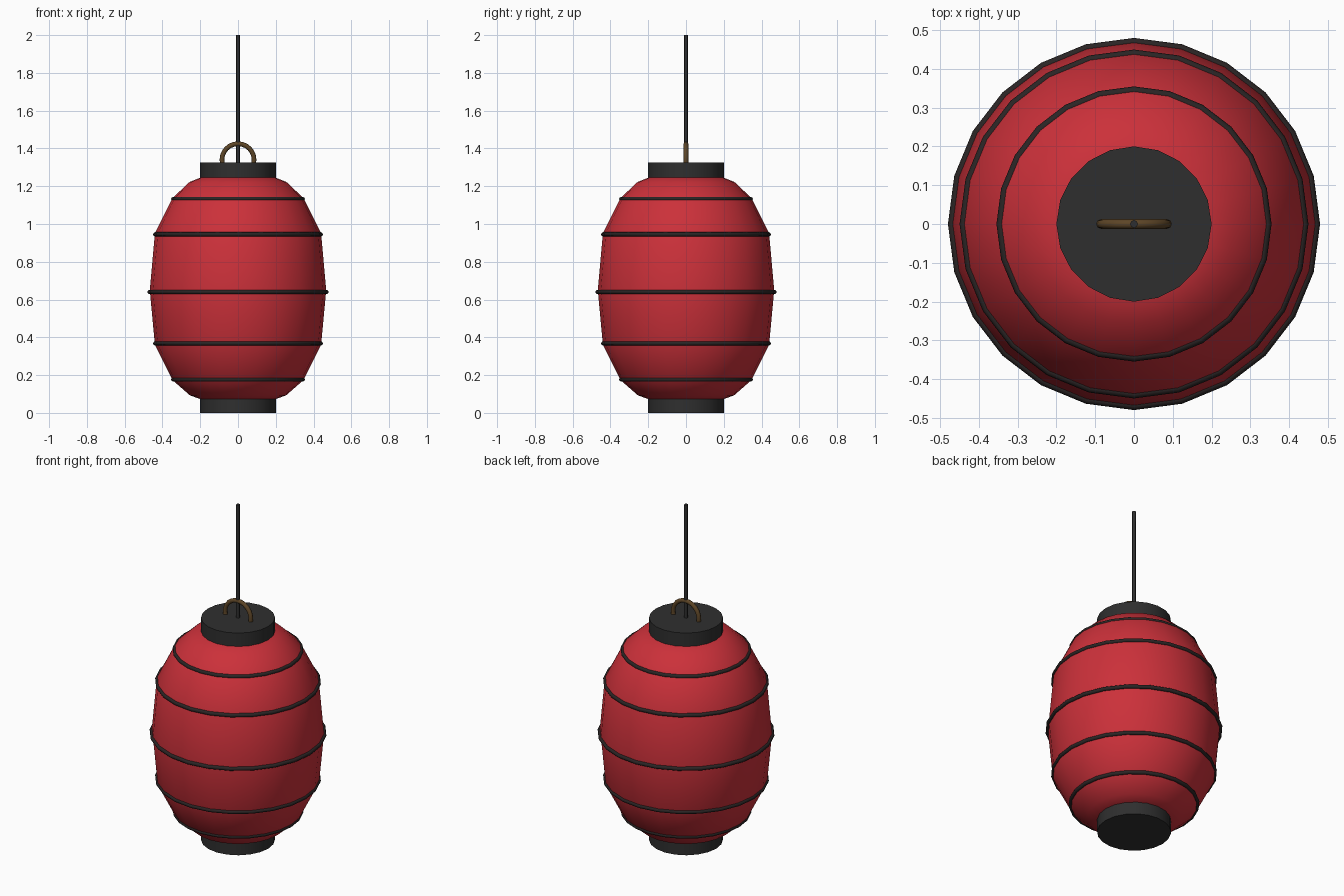
import bpy, bmesh, math
from mathutils import Matrix

cube = bpy.data.objects.get("Cube")
if cube:
    bpy.data.objects.remove(cube)


def material(name, color):
    mat = bpy.data.materials.new(name)
    mat.use_nodes = True
    rgba = (*color, 1)
    mat.diffuse_color = rgba
    mat.node_tree.nodes["Principled BSDF"].inputs["Base Color"].default_value = rgba
    return mat


red = material("red paper", (0.6, 0.03, 0.042))
black = material("black wood", (0.028, 0.028, 0.028))
dark = material("dark bamboo", (0.023, 0.018, 0.018))
brown = material("brown metal", (0.11, 0.06, 0.02))


def finish(obj, name, mat, angle=50):
    obj.name = name
    obj.data.materials.append(mat)
    bpy.ops.object.select_all(action="DESELECT")
    obj.select_set(True)
    bpy.context.view_layer.objects.active = obj
    bpy.ops.object.shade_smooth_by_angle(angle=math.radians(angle))


def lathe(name, profile, sides, mat):
    """Spin a bottom-to-top profile of (radius, z) around the z axis."""
    bm = bmesh.new()
    verts = [bm.verts.new((r, 0, z)) for r, z in profile]
    edges = [bm.edges.new(pair) for pair in zip(verts, verts[1:])]
    bmesh.ops.spin(bm, geom=verts + edges, axis=(0, 0, 1), cent=(0, 0, 0),
                   angle=math.tau, steps=sides, use_duplicate=False)
    bmesh.ops.remove_doubles(bm, verts=bm.verts, dist=0.0005)
    bmesh.ops.recalc_face_normals(bm, faces=bm.faces)
    mesh = bpy.data.meshes.new(name)
    bm.to_mesh(mesh)
    bm.free()
    obj = bpy.data.objects.new(name, mesh)
    bpy.context.collection.objects.link(obj)
    finish(obj, name, mat)


def cylinder(name, radius, bottom, top, sides, mat):
    bpy.ops.mesh.primitive_cylinder_add(vertices=sides, radius=radius, depth=top - bottom,
                                        location=(0, 0, (bottom + top) / 2))
    finish(bpy.context.object, name, mat)


def torus(name, major, minor, z, mat, upright=False):
    bpy.ops.mesh.primitive_torus_add(major_segments=24, minor_segments=8, major_radius=major,
                                     minor_radius=minor, location=(0, 0, z))
    obj = bpy.context.object
    if upright:
        obj.data.transform(Matrix.Rotation(math.pi / 2, 4, "X"))
    finish(obj, name, mat, 80)


# Paper body
lathe("paper_body", [(0.12, 0.06), (0.2, 0.073), (0.255, 0.093), (0.345, 0.172), (0.44, 0.36),
                     (0.467, 0.65), (0.44, 0.95), (0.347, 1.137), (0.257, 1.222),
                     (0.2, 1.245), (0.12, 1.26)], 24, red)

# Ribs around the body
ribs = [("lowest", 0.343, 0.177), ("lower", 0.438, 0.368), ("middle", 0.468, 0.64),
        ("upper", 0.438, 0.945), ("highest", 0.343, 1.132)]
for label, radius, z in ribs:
    torus(label + "_rib", radius, 0.0115, z, dark)

# End caps
cylinder("bottom_cap", 0.2, 0, 0.075, 20, black)
cylinder("top_cap", 0.2, 1.245, 1.325, 20, black)

# Hanging loop and cord
torus("hanging_loop", 0.085, 0.0125, 1.34, brown, upright=True)
cylinder("hanging_cord", 0.01, 1.32, 2, 8, black)
